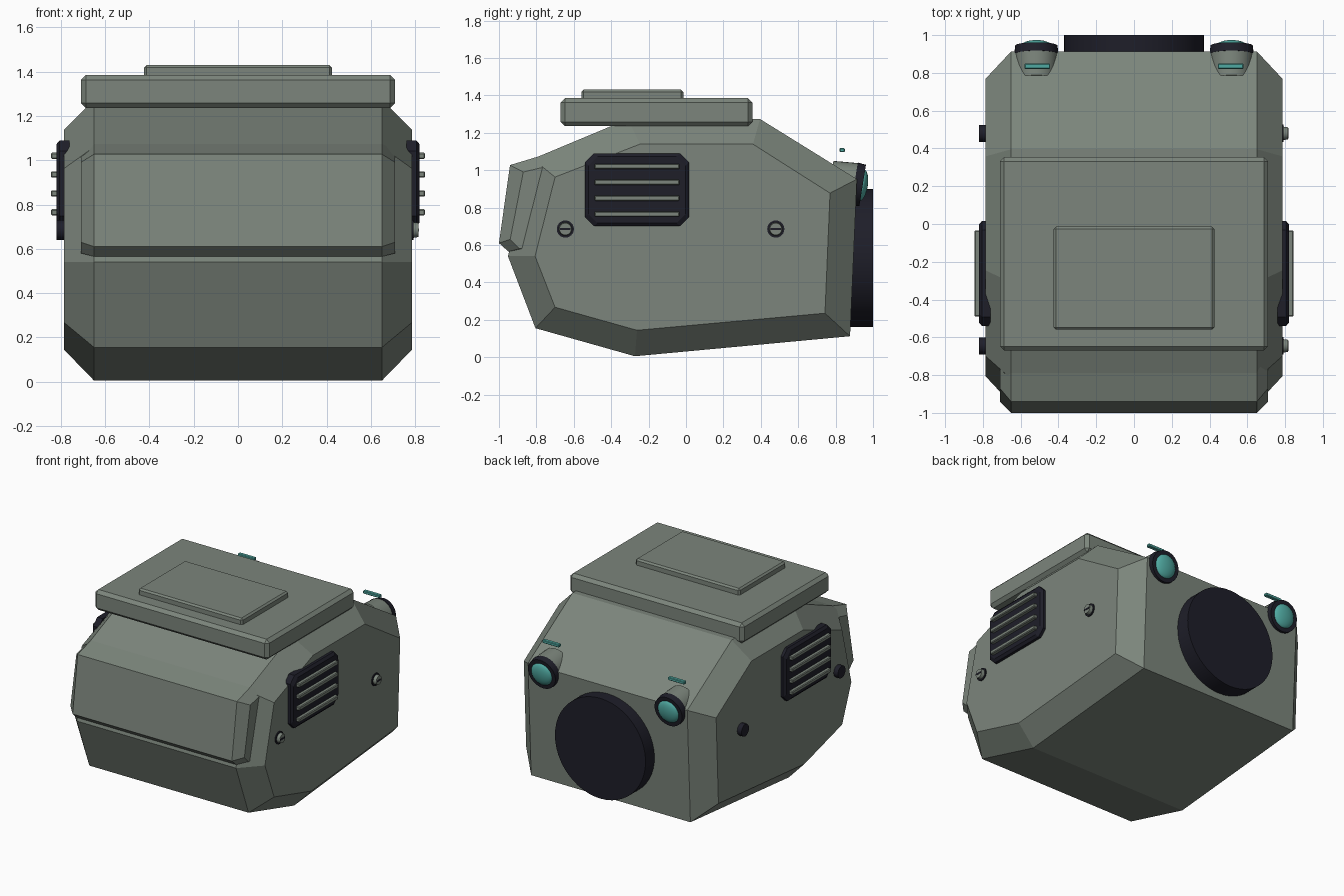
import bpy
import bmesh
from math import radians, pi
from mathutils import Matrix, Vector

cube = bpy.data.objects.get("Cube")
if cube:
    bpy.data.objects.remove(cube, do_unlink=True)


def material(name, rgb):
    m = bpy.data.materials.new(name)
    m.use_nodes = True
    m.diffuse_color = (*rgb, 1)
    m.node_tree.nodes["Principled BSDF"].inputs["Base Color"].default_value = (*rgb, 1)
    return m


GREY = material("grey green", (0.2, 0.235, 0.2))
DARK = material("dark navy", (0.013, 0.013, 0.022))
TEAL = material("teal", (0.08, 0.40, 0.36))


def finish(name, bm, mat, smooth=False):
    bmesh.ops.recalc_face_normals(bm, faces=bm.faces)
    mesh = bpy.data.meshes.new(name)
    bm.to_mesh(mesh)
    bm.free()
    mesh.materials.append(mat)
    ob = bpy.data.objects.new(name, mesh)
    bpy.context.collection.objects.link(ob)
    if smooth:
        bpy.ops.object.select_all(action='DESELECT')
        ob.select_set(True)
        bpy.context.view_layer.objects.active = ob
        bpy.ops.object.shade_smooth_by_angle(angle=radians(35))
    return ob


def loft(name, sections, mat):
    """Skin (x, [(y, z), ...]) cross-sections and cap both ends."""
    bm = bmesh.new()
    rings = [[bm.verts.new((x, y, z)) for y, z in pts] for x, pts in sections]
    n = len(rings[0])
    for a, b in zip(rings, rings[1:]):
        for i in range(n):
            j = (i + 1) % n
            bm.faces.new((a[i], a[j], b[j], b[i]))
    bm.faces.new(rings[0])
    bm.faces.new(rings[-1])
    return finish(name, bm, mat)


def box(name, centre, size, mat, bevel=0.0):
    bm = bmesh.new()
    bmesh.ops.create_cube(bm, size=1, matrix=Matrix.Translation(centre) @ Matrix.Diagonal((*size, 1)))
    if bevel:
        bmesh.ops.bevel(bm, geom=bm.edges[:], offset=bevel, segments=1, affect='EDGES')
    return finish(name, bm, mat)


def drum(name, start, axis, length, r1, r2, mat, sides=32):
    """Cylinder or cone from a start point along an axis."""
    axis = Vector(axis).normalized()
    bm = bmesh.new()
    place = Matrix.Translation(Vector(start) + axis * length / 2) @ axis.to_track_quat('Z', 'Y').to_matrix().to_4x4()
    bmesh.ops.create_cone(bm, cap_ends=True, segments=sides, radius1=r1, radius2=r2, depth=length, matrix=place)
    return finish(name, bm, mat, True)


# Hull with chamfered flanks
rim = [(0.396, 1.273), (0.914, 0.952), (0.877, 0.112), (-0.273, 0.005),
       (-0.805, 0.155), (-0.952, 0.54), (-0.82, 1.06), (-0.31, 1.273)]
flank = [(0.358, 1.139), (0.77, 0.877), (0.743, 0.235), (-0.262, 0.144),
         (-0.70, 0.267), (-0.807, 0.54), (-0.70, 0.963), (-0.246, 1.139)]
loft("hull", [(-0.785, flank), (-0.65, rim), (0.65, rim), (0.785, flank)], GREY)

# Sloped front panel
panel = [(-0.941, 1.027), (-1.0, 0.61), (-0.95, 0.565), (-0.70, 0.565), (-0.70, 1.10)]
panel_end = [(-0.87, 0.99), (-0.94, 0.63), (-0.89, 0.58), (-0.70, 0.58), (-0.70, 1.03)]
loft("front_panel", [(-0.71, panel_end), (-0.65, panel), (0.65, panel), (0.71, panel_end)], GREY)

# Roof plate and hatch
box("roof_plate", (0, -0.158, 1.31), (1.42, 1.025, 0.15), GREY, 0.023)
box("roof_hatch", (0, -0.287, 1.40), (0.85, 0.545, 0.06), GREY, 0.012)

# Rear round cover
drum("rear_cover", (0, 0.82, 0.53), (0, 1, 0), 0.18, 0.37, 0.37, DARK, 48)


def octagon(inset):
    cy, cz, hy, hz, c = -0.262, 0.895, 0.278 - inset, 0.195 - inset, 0.048
    corner = [(hy, hz - c), (hy - c, hz), (c - hy, hz), (-hy, hz - c)]
    return [(cy + s * y, cz + s * z) for s in (1, -1) for y, z in corner]


for side, s in (("left", 1), ("right", -1)):
    # Side vent with slats
    loft(f"{side}_vent_frame", [(s * 0.76, octagon(0)), (s * 0.805, octagon(0)),
                                (s * 0.82, octagon(0.018))], DARK)
    for i in range(4):
        box(f"{side}_vent_slat_{i + 1}", (s * 0.82, -0.262, 0.765 + 0.085 * i),
            (0.05, 0.455, 0.028), GREY, 0.005)

    # Bolts: slotted heads on the left, plain caps on the right
    for place, y in (("front", -0.645), ("rear", 0.48)):
        start = (s * 0.76, y, 0.685)
        if s > 0:
            drum(f"left_{place}_bolt_seat", start, (1, 0, 0), 0.032, 0.046, 0.046, DARK, 24)
            drum(f"left_{place}_bolt_head", start, (1, 0, 0), 0.055, 0.04, 0.032, GREY, 24)
            box(f"left_{place}_bolt_slot", (0.813, y, 0.685), (0.008, 0.055, 0.012), DARK)
        else:
            drum(f"right_{place}_bolt_cap", start, (-1, 0, 0), 0.06, 0.045, 0.045, DARK, 12)

    # Rear lamp, tilted slightly down
    x = s * 0.517
    axis = Vector((0, 1, -0.16)).normalized()
    ring = Vector((x, 0.90, 0.925))
    drum(f"{side}_lamp_housing", ring - axis * 0.13, axis, 0.14, 0.105, 0.115, GREY)
    drum(f"{side}_lamp_ring", ring, axis, 0.045, 0.117, 0.112, DARK)
    bm = bmesh.new()
    bmesh.ops.create_uvsphere(bm, u_segments=32, v_segments=16, radius=0.085)
    turn = axis.to_track_quat('Z', 'Y').to_matrix().to_4x4()
    bm.transform(Matrix.Translation(ring + axis * 0.04) @ turn @ Matrix.Diagonal((1, 1, 0.38, 1)))
    finish(f"{side}_lamp_lens", bm, TEAL, True)
    box(f"{side}_lamp_marker", (x - s * 0.005, 0.835, 1.107), (0.135, 0.028, 0.022), TEAL, 0.004)
